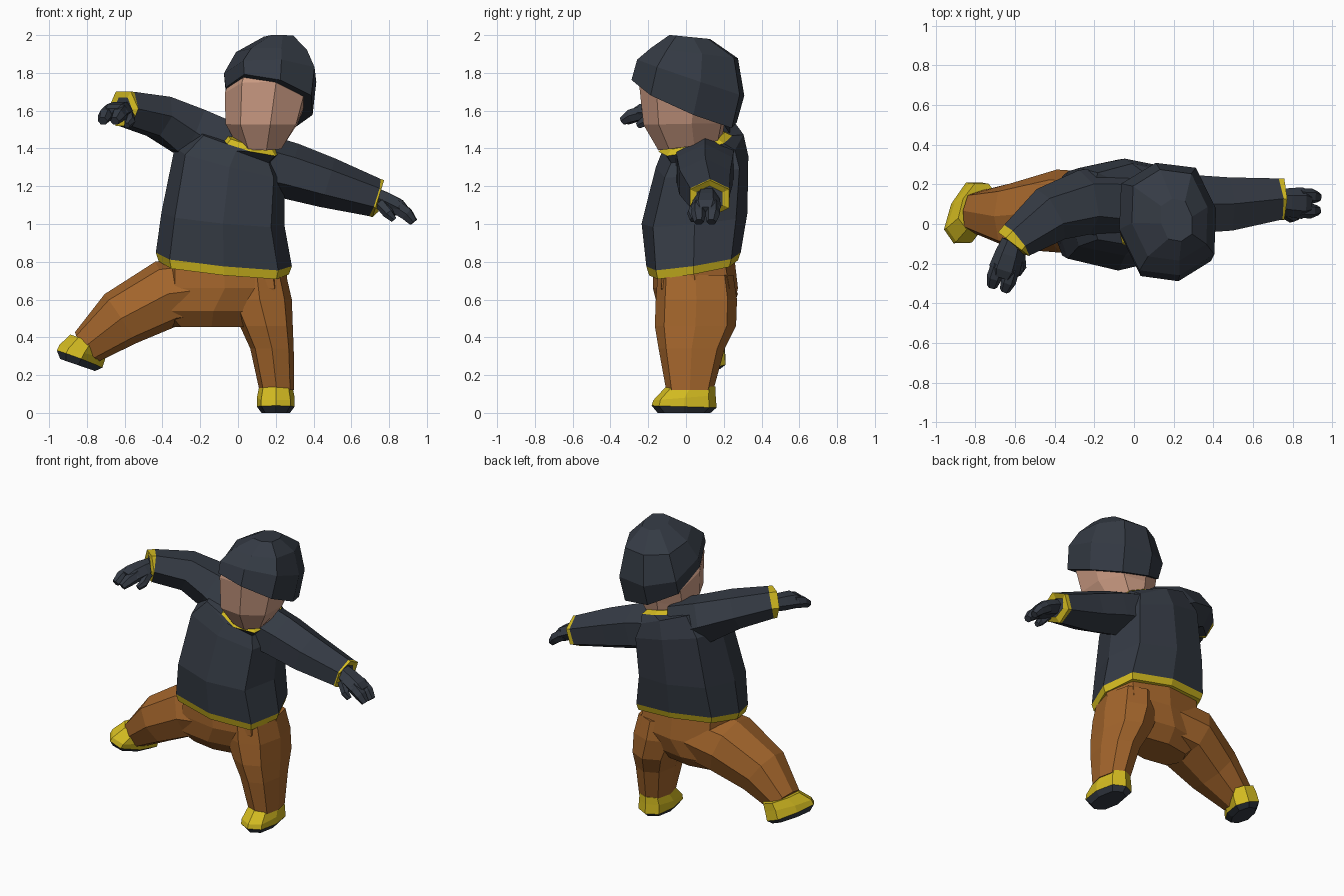
import bpy, bmesh, math
from mathutils import Vector, Matrix

if "Cube" in bpy.data.objects:
    bpy.data.objects.remove(bpy.data.objects["Cube"])


def make_mat(name, rgb):
    m = bpy.data.materials.new(name)
    m.diffuse_color = (*rgb, 1)
    m.use_nodes = True
    m.node_tree.nodes["Principled BSDF"].inputs["Base Color"].default_value = m.diffuse_color
    return m


MATS = {
    "navy": make_mat("navy cloth", (0.035, 0.043, 0.058)),
    "orange": make_mat("orange trousers", (0.37, 0.132, 0.025)),
    "yellow": make_mat("yellow trim", (0.66, 0.50, 0.015)),
    "skin": make_mat("skin", (0.62, 0.34, 0.235)),
}


def power(v, p):
    return math.copysign(abs(v) ** p, v) if abs(v) > 1e-6 else 0.0


def ring(x, y, z, rx, ry, sx=0, sy=0, p=0.75, yaw=0, n=8):
    """Rounded cross-section; sx and sy tilt it as slopes along x and y."""
    pts, a0 = [], math.radians(yaw)
    for i in range(n):
        a = 2 * math.pi * i / n
        u, v = rx * power(math.cos(a), p), ry * power(math.sin(a), p)
        dx = u * math.cos(a0) - v * math.sin(a0)
        dy = u * math.sin(a0) + v * math.cos(a0)
        pts.append(Vector((x + dx, y + dy, z + sx * dx + sy * dy)))
    return pts


def tube(path, n=6, p=1.0, phase=0.0):
    """Rings along a path of (x, y, z, width radius, height radius)."""
    cs, out = [Vector(q[:3]) for q in path], []
    for i, q in enumerate(path):
        t = (cs[min(i + 1, len(cs) - 1)] - cs[max(i - 1, 0)]).normalized()
        s = t.cross(Vector((0, 0, 1))).normalized()
        w = s.cross(t)
        angs = [2 * math.pi * (k + phase) / n for k in range(n)]
        out.append([cs[i] + s * q[3] * power(math.cos(a), p)
                    + w * q[4] * power(math.sin(a), p) for a in angs])
    return out


def loft(name, rings, colours, matrix=None, end=None):
    """Skin the rings; colours holds one colour per band (last one repeats)."""
    bm = bmesh.new()
    names = list(dict.fromkeys(colours + ([end] if end else [])))
    rows = [[bm.verts.new(v) for v in r] for r in rings]
    n = len(rows[0])
    for i in range(len(rows) - 1):
        col = names.index(colours[min(i, len(colours) - 1)])
        for k in range(n):
            j = (k + 1) % n
            f = bm.faces.new((rows[i][k], rows[i][j], rows[i + 1][j], rows[i + 1][k]))
            f.material_index = col
    bm.faces.new(rows[0]).material_index = names.index(colours[0])
    bm.faces.new(rows[-1]).material_index = names.index(end or colours[-1])
    bmesh.ops.recalc_face_normals(bm, faces=bm.faces)
    me = bpy.data.meshes.new(name)
    bm.to_mesh(me)
    bm.free()
    ob = bpy.data.objects.new(name, me)
    bpy.context.collection.objects.link(ob)
    for c in names:
        me.materials.append(MATS[c])
    if matrix:
        ob.matrix_world = matrix
    return ob


# Sweater body with yellow hem and collar
loft("sweater", [
    ring(-0.075, 0.04, 0.768, 0.345, 0.235, -0.10, 0.17, p=0.62),
    ring(-0.075, 0.04, 0.813, 0.36, 0.25, -0.10, 0.15, p=0.65),
    ring(-0.08, 0.045, 1.03, 0.325, 0.28, -0.10, 0.10, p=0.7),
    ring(-0.045, 0.085, 1.33, 0.29, 0.245, -0.26, 0.12, p=0.62),
    ring(-0.01, 0.09, 1.43, 0.22, 0.215, -0.42, 0.20, p=0.7),
    ring(0.07, 0.05, 1.425, 0.165, 0.195, -0.25, 0.22),
    ring(0.07, 0.045, 1.45, 0.14, 0.16, -0.25, 0.22),
], ["yellow", "navy", "navy", "navy", "navy", "yellow"])

# Sleeves with yellow cuffs
cuffs = ["navy", "navy", "navy", "yellow", "yellow"]
loft("raised_sleeve", tube([
    (-0.07, 0.11, 1.39, 0.18, 0.18),
    (-0.25, 0.11, 1.485, 0.165, 0.155),
    (-0.42, 0.05, 1.57, 0.145, 0.125),
    (-0.592, -0.082, 1.61, 0.10, 0.105),
    (-0.607, -0.102, 1.61, 0.10, 0.105),
    (-0.608, -0.103, 1.61, 0.066, 0.07),
]), cuffs, end="navy")
loft("lowered_sleeve", tube([
    (0.08, 0.10, 1.33, 0.18, 0.16),
    (0.28, 0.10, 1.28, 0.17, 0.15),
    (0.47, 0.10, 1.22, 0.155, 0.135),
    (0.725, 0.125, 1.14, 0.12, 0.103),
    (0.743, 0.125, 1.134, 0.12, 0.103),
    (0.744, 0.125, 1.134, 0.08, 0.068),
], phase=0.5), cuffs, end="navy")


# Gloved hands: palm, two broad fingers and a thumb
def hand(prefix, wrist, direction, thumb_side):
    d = Vector(direction).normalized()
    s = d.cross(Vector((0, 0, 1))).normalized()
    down = s.cross(d) * -1
    o = Vector(wrist)

    def at(along, side, drop, a, b):
        return (*(o + d * along + s * side + down * drop), a, b)

    loft(prefix + "_palm", tube([at(-0.04, 0, 0, 0.06, 0.05), at(0.03, 0, 0, 0.072, 0.055),
                                 at(0.11, 0, 0, 0.08, 0.052), at(0.15, 0, 0.005, 0.06, 0.035)]),
         ["navy"])
    for i, off in enumerate((-0.037, 0.037)):
        loft(f"{prefix}_finger_{i + 1}", tube([
            at(0.09, off, 0, 0.037, 0.042), at(0.165, off, 0.012, 0.039, 0.038),
            at(0.215, off * 0.9, 0.035, 0.026, 0.024)]), ["navy"])
    loft(prefix + "_thumb", tube([
        at(0.02, thumb_side * 0.045, 0.02, 0.034, 0.034),
        at(0.08, thumb_side * 0.075, 0.05, 0.028, 0.03),
        at(0.12, thumb_side * 0.07, 0.068, 0.017, 0.018)]), ["navy"])


hand("raised_hand", (-0.62, -0.125, 1.6), (-0.32, -1, -0.1), -1)
hand("lowered_hand", (0.75, 0.11, 1.135), (0.87, -0.04, -0.42), 1)

# Trousers: seat, standing leg, kicking leg
loft("trouser_seat", [
    ring(-0.075, 0.04, 0.80, 0.335, 0.215, -0.10, 0.15),
    ring(-0.07, 0.05, 0.66, 0.33, 0.225, p=0.65),
    ring(-0.13, 0.05, 0.54, 0.31, 0.195, p=0.65),
    ring(-0.14, 0.05, 0.455, 0.21, 0.12),
], ["orange"])
loft("standing_leg", [
    ring(0.10, 0.05, 0.73, 0.155, 0.20),
    ring(0.115, 0.055, 0.60, 0.17, 0.215),
    ring(0.15, 0.05, 0.46, 0.14, 0.215),
    ring(0.18, 0.03, 0.34, 0.115, 0.175),
    ring(0.205, 0.02, 0.12, 0.092, 0.125),
], ["orange"])
loft("kicking_leg", tube([
    (-0.17, 0.06, 0.655, 0.20, 0.17),
    (-0.38, 0.065, 0.63, 0.21, 0.18),
    (-0.62, 0.04, 0.50, 0.165, 0.155),
    (-0.80, 0.06, 0.35, 0.105, 0.10),
], n=8, p=0.8), ["orange"])


# Shoes with dark soles, toe towards -y
def shoe(name, matrix):
    loft(name, [
        ring(0, -0.01, 0, 0.075, 0.14, p=0.85),
        ring(0, -0.01, 0.033, 0.10, 0.172, 0, -0.03, p=0.75),
        ring(0, -0.008, 0.08, 0.10, 0.165, 0, 0.08, p=0.75),
        ring(0, 0.025, 0.14, 0.088, 0.13, p=0.8),
    ], ["navy", "yellow"], matrix)


shoe("standing_shoe", Matrix.Translation((0.2, 0, 0)))
shoe("kicking_shoe", Matrix.Translation((-0.845, 0.065, 0.252))
     @ Matrix.Rotation(math.radians(19), 4, "Y") @ Matrix.Rotation(math.radians(-27), 4, "Z"))

# Face
loft("face", [
    ring(0.115, 0.02, 1.41, 0.115, 0.17, 0, 0.12, yaw=12),
    ring(0.125, -0.01, 1.53, 0.195, 0.22, 0, 0.02, yaw=12),
    ring(0.15, -0.005, 1.68, 0.225, 0.25, 0, -0.3, yaw=12),
    ring(0.165, 0.0, 1.76, 0.21, 0.24, 0, -0.3, yaw=12),
], ["skin"])

# Cap with a tilted brim
loft("cap", [
    ring(0.165, -0.01, 1.65, 0.235, 0.285, -0.22, -0.45, yaw=12),
    ring(0.17, 0.025, 1.775, 0.25, 0.29, -0.02, -0.34, yaw=12),
    ring(0.18, 0.045, 1.905, 0.195, 0.235, 0, -0.12, yaw=12),
    ring(0.215, 0.02, 1.99, 0.08, 0.11, 0, -0.1, yaw=12),
], ["navy"])
